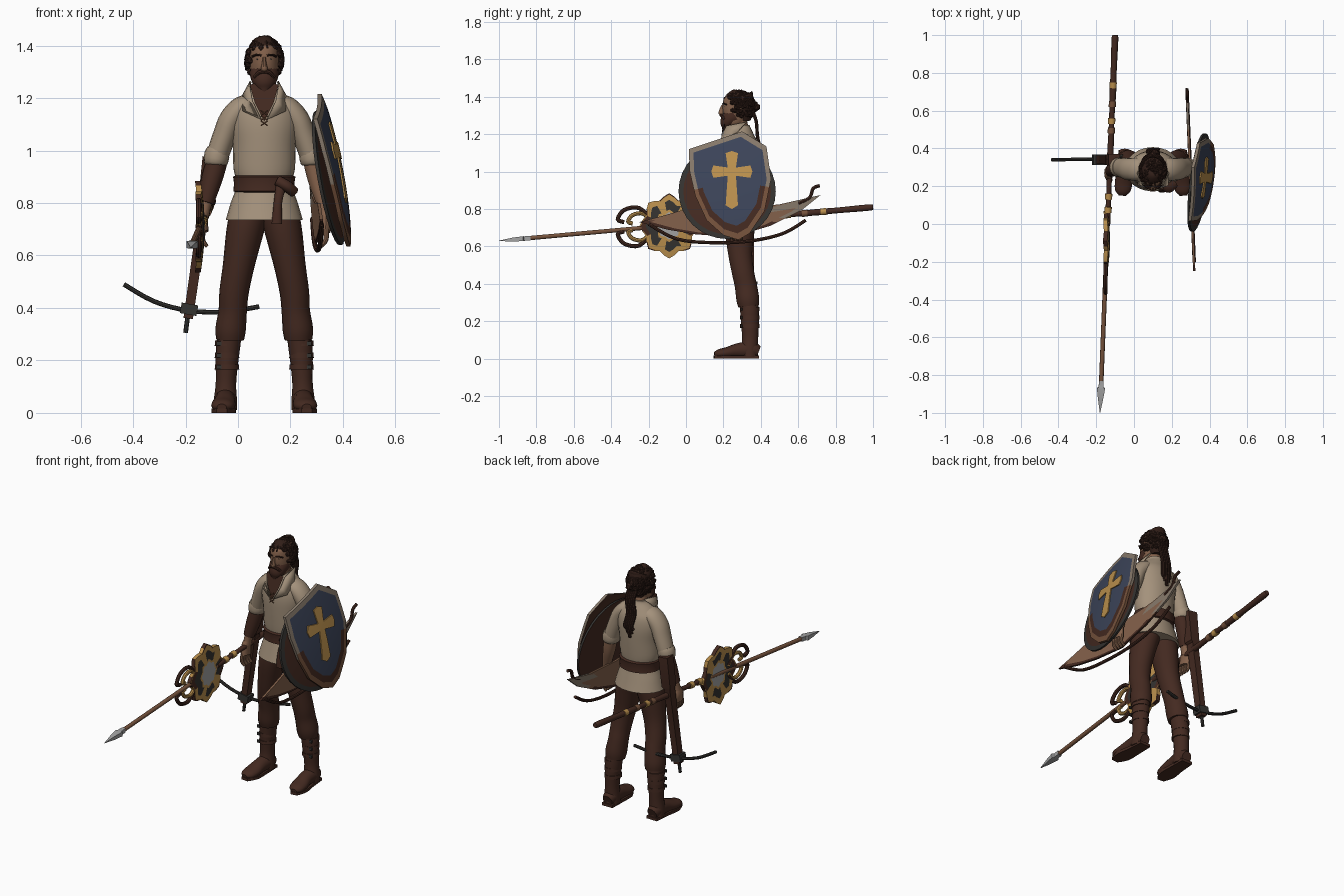
import bpy, bmesh, random
from math import sin, cos, pi, sqrt
from mathutils import Vector

random.seed(4)
if bpy.data.objects.get("Cube"):
    bpy.data.objects.remove(bpy.data.objects["Cube"])


def material(name, *rgb):
    m = bpy.data.materials.new(name)
    m.use_nodes = True
    m.diffuse_color = (*rgb, 1)
    m.node_tree.nodes["Principled BSDF"].inputs["Base Color"].default_value = (*rgb, 1)
    return m


linen = material("linen", .37, .285, .2)
leather = material("dark_leather", .058, .023, .015)
hair = material("dark_hair", .03, .013, .009)
skin = material("warm_skin", .23, .12, .07)
blue = material("slate_blue", .045, .058, .10)
gold = material("old_gold", .5, .28, .075)
steel = material("steel", .37, .37, .37)
rim_tan = material("rim_tan", .24, .19, .145)
wood = material("wood", .18, .085, .045)
iron = material("iron", .035, .033, .03)

CX = .1          # middle of the body
X, Y = Vector((1, 0, 0)), Vector((0, 1, 0))


def finish(name, bm, mats, angle=.7):
    bmesh.ops.recalc_face_normals(bm, faces=bm.faces)
    me = bpy.data.meshes.new(name)
    bm.to_mesh(me)
    bm.free()
    for m in mats:
        me.materials.append(m)
    ob = bpy.data.objects.new(name, me)
    bpy.context.collection.objects.link(ob)
    bpy.ops.object.select_all(action='DESELECT')
    ob.select_set(True)
    bpy.context.view_layer.objects.active = ob
    bpy.ops.object.shade_smooth_by_angle(angle=angle)
    return ob


def spline(pts, steps):
    """Smooth run through points of any dimension."""
    pts = [Vector(p) for p in pts]
    out = []
    for i in range(len(pts) - 1):
        a, b, c, d = pts[max(i - 1, 0)], pts[i], pts[i + 1], pts[min(i + 2, len(pts) - 1)]
        for k in range(steps):
            t = k / steps
            out.append(b + (c - a) * (t / 2) + (a * 2 - b * 5 + c * 4 - d) * (t * t / 2)
                       + (b * 3 - a - c * 3 + d) * (t ** 3 / 2))
    return out + [pts[-1]]


def loft(name, pts, mat, n=16, steps=4, ref=X):
    """Closed skin over oval sections (x, y, z, half width, half depth)."""
    secs = spline(pts, steps)
    pos = [Vector(s[:3]) for s in secs]
    bm = bmesh.new()
    rings = []
    grow, turn = (sqrt(2), pi / 4) if n == 4 else (1, 0)
    for i, s in enumerate(secs):
        t = (pos[min(i + 1, len(pos) - 1)] - pos[max(i - 1, 0)]).normalized()
        u = (ref - t * ref.dot(t)).normalized()
        v = t.cross(u)
        a, b = max(s[3], .001) * grow, max(s[4], .001) * grow
        angles = [2 * pi * k / n + turn for k in range(n)]
        rings.append([bm.verts.new(pos[i] + u * a * cos(q) + v * b * sin(q)) for q in angles])
    for r, q in zip(rings, rings[1:]):
        for k in range(n):
            bm.faces.new((r[k], r[k - 1], q[k - 1], q[k]))
    bm.faces.new(rings[0])
    bm.faces.new(rings[-1])
    return finish(name, bm, [mat])


def tube(name, path, r, mat, n=8, steps=4, ref=X):
    return loft(name, [(*p, r, r) for p in path], mat, n, steps, ref)


def dish(name, outline, centre, scales, mats, rule, depth, thick, split=4, plain_back=None):
    """Plate over a (y, z) outline, bent by depth(y, z), coloured ring by ring; the edge counts as one more ring."""
    edge = []
    for i, p in enumerate(outline):
        a, b = Vector(outline[i - 1]), Vector(p)
        edge += [a.lerp(b, k / split) for k in range(split)]
    c, n = Vector(centre), len(edge)
    bm = bmesh.new()
    sides = []
    for shift in (0, thick):
        rings = []
        for s in scales:
            ring = [c + (p - c) * s for p in edge]
            rings.append([bm.verts.new((depth(*p) - shift, *p)) for p in ring])
        faces = [(0, bm.faces.new(rings[0]))]
        for j in range(1, len(rings)):
            for k in range(n):
                quad = (rings[j][k], rings[j][k - 1], rings[j - 1][k - 1], rings[j - 1][k])
                faces.append((j, bm.faces.new(quad)))
        for j, f in faces:
            mid = f.calc_center_median()
            f.material_index = plain_back if shift and plain_back is not None else rule(j, mid.y, mid.z)
        sides.append(rings[-1])
    a, b = sides
    for k in range(n):
        bm.faces.new((a[k], a[k - 1], b[k - 1], b[k])).material_index = rule(len(scales), *edge[k])
    return finish(name, bm, mats)


def blobs(name, spots, r, mat):
    bm = bmesh.new()
    for p in spots:
        made = bmesh.ops.create_icosphere(bm, subdivisions=1, radius=r * random.uniform(.8, 1.25))
        bmesh.ops.translate(bm, verts=made["verts"], vec=p)
    return finish(name, bm, [mat])


# Shirt, belt and sash
loft("shirt", [(CX, .29, z, a, b) for z, a, b in (
    (.735, .147, .117), (.80, .128, .10), (.87, .105, .085), (.93, .117, .09), (1.02, .12, .096),
    (1.10, .13, .098), (1.16, .122, .09), (1.20, .09, .072), (1.235, .052, .055), (1.25, .048, .05))], linen, 24)
loft("belt", [(CX, .29, z, a, a - .018) for z, a in
              ((.84, .108), (.845, .118), (.875, .115), (.90, .119), (.905, .11))], leather, 24, 1)
loft("belt_knot", [(.15, .20, .885, .02, .02), (.185, .195, .865, .03, .022), (.215, .21, .84, .02, .02)], leather, ref=Y)
loft("sash_tail", [(.165, .195, .87, .02, .012), (.152, .18, .80, .016, .012), (.148, .175, .72, .02, .01)], leather, 10)

# Open chest, collar and lacing
bm = bmesh.new()
chest = ((.045, .208, 1.25), (.065, .188, 1.18), (CX, .176, 1.11), (.135, .188, 1.18), (.155, .208, 1.25), (CX, .20, 1.27))
bm.faces.new([bm.verts.new(p) for p in chest])
finish("open_chest", bm, [leather])
for s, side in ((-1, "right"), (1, "left")):
    bm = bmesh.new()
    flap = ((.055, .32, 1.265), (.085, .27, 1.21), (.082, .205, 1.15), (.016, .174, 1.12), (.05, .19, 1.19), (.06, .215, 1.245))
    bm.faces.new([bm.verts.new((CX + s * d, y, z)) for d, y, z in flap])
    collar = finish(side + "_collar", bm, [linen])
    collar.modifiers.new("cloth", 'SOLIDIFY').thickness = .008
    for k in range(3):
        z = 1.095 + k * .02
        tube(side + "_lace", [(CX - s * .013, .174, z), (CX + s * .013, .174, z + .018)], .003, wood, 6, 1, Y)

# Arms, legs and boots, mirrored about the body
for s, side in ((-1, "right"), (1, "left")):
    def limb(part, rows, mat, n=16, steps=4, ref=X):
        return loft(side + "_" + part, [(CX + s * d, *row) for d, *row in rows], mat, n, steps, ref)

    limb("sleeve", [(.035, .29, 1.18, .05, .035), (.085, .29, 1.165, .06, .043), (.125, .29, 1.12, .06, .046),
                    (.15, .295, 1.06, .056, .045), (.175, .30, .99, .05, .043), (.183, .30, .955, .045, .042)], linen, ref=Y)
    limb("sleeve_cuff", [(.175, .30, 1.0, .043, .05), (.18, .30, .985, .048, .052), (.185, .30, .955, .046, .05),
                         (.186, .30, .945, .038, .04)], linen, 16, 2)
    limb("forearm", [(.18, .30, .98, .036, .038), (.20, .295, .89, .034, .036), (.225, .28, .79, .023, .026),
                     (.232, .275, .75, .022, .027)], skin)
    limb("hand", [(.23, .275, .77, .02, .025), (.236, .27, .73, .022, .04), (.232, .265, .69, .02, .04)], skin, 12)
    for k in range(4):
        y = .235 + k * .021
        limb("finger", [(.235, y, .70, .011, .011), (.235, y - .005, .66, .01, .01), (.218, y, .635, .007, .007)], skin, 8, 3)
    limb("trouser_leg", [(.045, .29, .80, .06, .08), (.06, .29, .75, .072, .085), (.076, .287, .68, .07, .08),
                         (.098, .29, .56, .06, .065), (.115, .305, .46, .056, .06), (.12, .32, .39, .054, .06),
                         (.128, .33, .32, .058, .062), (.13, .335, .28, .053, .056)], leather, 18)
    limb("boot_shaft", [(.13, .335, .31, .045, .05), (.138, .34, .25, .046, .05), (.143, .342, .18, .042, .047),
                        (.146, .343, .11, .039, .043), (.148, .34, .05, .044, .045), (.148, .34, .01, .044, .044)], leather)
    limb("foot", [(.147, .387, .035, .03, .032), (.148, .35, .046, .042, .046), (.15, .28, .043, .04, .04),
                  (.155, .22, .032, .046, .03), (.16, .175, .026, .04, .024), (.162, .152, .022, .018, .012)], leather)
    limb("sole", [(.147, .39, .008, .034, .008), (.15, .29, .008, .04, .008), (.156, .21, .008, .045, .008),
                  (.162, .15, .008, .02, .008)], leather, 4)
    for z in (.165, .21, .255):
        limb("boot_strap", [(.142, .341, z + k * .02, .047 - k * .002, .051) for k in (0, .5, 1)], leather, 16, 1)
        limb("boot_buckle", [(.172, .298, z + .002, .009, .005), (.172, .298, z + .017, .009, .005)], iron, 4, 1)

loft("right_bracer", [(-.078, .30, .965, .04, .042), (-.10, .295, .89, .04, .042), (-.123, .28, .80, .03, .032)], leather, 12)

# Head and face
loft("neck", [(CX, .30, 1.19, .05, .05), (CX, .285, 1.25, .042, .045), (CX, .28, 1.30, .042, .045)], skin)
loft("head", [(CX, y, z, a, b) for y, z, a, b in (
    (.24, 1.235, .025, .025), (.25, 1.26, .046, .052), (.265, 1.30, .054, .07),
    (.273, 1.35, .057, .078), (.28, 1.39, .054, .074), (.28, 1.42, .035, .05))], skin, 20)
loft("nose", [(CX, .198, 1.355, .006, .008), (CX, .19, 1.33, .009, .012), (CX, .188, 1.312, .013, .014),
              (CX, .196, 1.305, .01, .006)], skin, 10)
loft("beard", [(CX, .205, 1.212, .01, .01), (CX, .215, 1.235, .03, .028), (CX, .223, 1.262, .046, .042),
               (CX, .24, 1.285, .054, .05), (CX, .262, 1.30, .056, .058)], leather, 18)
for s, side in ((-1, "right"), (1, "left")):
    tube(side + "_moustache", [(CX, .187, 1.302), (CX + s * .02, .191, 1.298), (CX + s * .037, .206, 1.28)], .008, leather, ref=Y)
    tube(side + "_brow", [(CX + s * .01, .197, 1.362), (CX + s * .028, .2, 1.365), (CX + s * .046, .217, 1.358)], .004, hair, ref=Y)
    blobs(side + "_eye", [(CX + s * .024, .208, 1.348)], .007, iron)
    loft(side + "_ear", [(CX + s * .058, .285, 1.305, .008, .01), (CX + s * .063, .287, 1.335, .009, .018),
                         (CX + s * .06, .288, 1.355, .006, .012)], skin, 10)

# Curly hair, bun and hanging strands
loft("hair_cap", [(CX, .315, 1.27, .035, .03), (CX, .31, 1.32, .058, .052), (CX, .30, 1.37, .06, .066),
                  (CX, .285, 1.395, .058, .078), (CX, .283, 1.42, .04, .055), (CX, .285, 1.428, .015, .02)], hair, 20)
curls = []
while len(curls) < 300:
    d = Vector([random.gauss(0, 1) for _ in "xyz"]).normalized()
    if d.z > .5 or (d.y > -.15 and d.z > -.6) or (abs(d.x) > .8 and d.z > -.35):
        curls.append((CX + d.x * .066, .283 + d.y * .083, 1.345 + d.z * .083))
blobs("hair_curls", curls, .012, hair)
blobs("hair_bun", [(CX, .365, 1.36), (CX + .01, .375, 1.345)], .022, hair)
for k in range(-2, 3):
    x = CX + k * .012
    tube("hair_strand", [(x, .35, 1.34), (x + .006, .375, 1.27), (x - .006, .382, 1.19),
                         (x + .005, .395, 1.12), (x - .004, .39, 1.05 + abs(k) * .025)], .009, hair)


# Painted shield with a round shield behind it
def bend(y, z):
    return .39 + .12 * (y - .23) - .19 * (z - .92) - .3 * (y - .23) ** 2 - .25 * (z - .92) ** 2


def shield_paint(ring, y, z):
    if ring > 4:
        return 1 if z > .9 else 3
    return 2 if ring == 4 and z < .92 else 0


heater = [(.015, 1.12), (.30, 1.215), (.43, 1.135), (.455, .96), (.42, .79), (.34, .67), (.28, .635),
          (.20, .66), (.11, .74), (.05, .87), (.02, 1.0)]
dish("painted_shield", heater, (.24, .95), (.1, .35, .6, .76, .89, 1), [blue, rim_tan, leather, wood],
     shield_paint, bend, .016, 4, 2)
cross = []
hub = Vector((.245, 1.0))
for (dy, dz), reach in (((1, 0), .11), ((0, 1), .11), ((-1, 0), .11), ((0, -1), .20)):
    along, across = Vector((dy, dz)), Vector((-dz, dy))
    cross += [hub + along * a + across * w for a, w in
              ((.022, -.022), (reach * .9, -.033), (reach, 0), (reach * .9, .033))]
dish("shield_cross", cross, hub, (.1, .5, 1), [gold], lambda *a: 0, lambda y, z: bend(y, z) + .006, .008)
circle = [(.22 + .26 * cos(k * pi / 16), .895 + .255 * sin(k * pi / 16)) for k in range(32)]
dish("round_shield", circle, (.22, .895), (.1, .4, .7, .9, 1), [leather, iron],
     lambda ring, y, z: ring // 4, lambda y, z: bend(y, z) - .026, .012, 1, 0)


# Long spear with an ornate head, in the right hand
def along_spear(y, dz=0):
    return (-.14 + .04 * y, y, .72 + .09 * y + dz)


tube("spear_shaft", [along_spear(y) for y in (-.88, -.4, .1)], .012, wood, 10)
loft("spear_point", [(*along_spear(y), a, b) for y, a, b in
                     ((-.83, .012, .012), (-.865, .013, .012), (-.87, .022, .013), (-.93, .013, .01), (-1, .001, .001))],
     steel, 4, 1)
loft("spear_grip", [(*along_spear(y), r, r) for y, r in
                    ((0, .015), (.2, .013), (.35, .017), (.55, .014), (.7, .018), (.8, .016), (.97, .018), (1, .014))], leather, 10)
for y, mat in ((.06, gold), (.13, gold), (.48, wood), (.53, gold), (.62, wood), (.72, gold)):
    tube("grip_band", [along_spear(y), along_spear(y + .03)], .019, mat, 10, 1)
petals = []
for k in range(32):
    swell = 1 + .09 * cos(k * pi / 2)
    petals.append((-.09 + .145 * swell * cos(k * pi / 16), .71 + .16 * swell * sin(k * pi / 16)))


def ornate_paint(ring, y, z):
    if ring == 3:
        return 1 if sin(y * 60) > -.6 else 2
    if ring == 4:
        return 2 if abs(z - .71) > .06 else 3
    if ring > 4:
        return 2 if sin(z * 70) > .2 else 3
    return 2 if ring == 2 else 0


dish("ornate_head", petals, (-.09, .71), (.2, .42, .5, .8, .96, 1), [steel, iron, gold, leather], ornate_paint,
     lambda y, z: -.127 - .5 * ((y + .09) ** 2 + (z - .71) ** 2), .022, 1)
for s in (-1, 1):
    for size, mat in ((1, leather), (.7, gold)):
        tube("head_hook", [(-.15, -.18 - a * size, .705 + s * b * size) for a, b in
                           ((0, .03), (.07, .10), (.15, .09), (.185, .04), (.15, .025))], .011, mat)

# Curved blade hung at the left hip
blade = [(-.25, .73), (-.12, .765), (0, .80), (.25, .80), (.5, .825), (.72, .875), (.62, .795),
         (.45, .71), (.25, .65), (.05, .665), (-.1, .69)]


def blade_x(y, z):
    return .325 - .042 * (y + .25)


dish("hip_blade", blade, (.2, .74), (.1, .5, .87, 1), [skin, rim_tan, leather],
     lambda ring, y, z: 1 if y > .5 else 2 if ring > 2 and z < .74 else 0, blade_x, .012)
for path in (((-.2, .72), (-.05, .64), (.15, .62), (.35, .63), (.52, .67), (.64, .74)),
             ((.6, .83), (.66, .86), (.68, .91), (.715, .925))):
    tube("hip_limb", [(blade_x(*p) - .004, *p) for p in path], .009, leather)

# Crossbow held point down beside the right leg
loft("crossbow_stock", [(-.105, .34, .975, .03, .03), (-.125, .34, .80, .028, .028), (-.128, .34, .79, .02, .024),
                        (-.19, .34, .36, .018, .022)], leather, 4, 1)
tube("crossbow_limb", [(-.435, .34, .49), (-.32, .342, .425), (-.19, .345, .39), (-.05, .36, .385), (.08, .375, .405)],
     .009, iron, ref=Y)
loft("crossbow_block", [(-.183, .34, .415, .032, .028), (-.19, .34, .375, .032, .028)], iron, 4, 1)
tube("crossbow_stirrup", [(-.19, .34, .38), (-.2, .34, .305)], .009, iron, 8, 1)
